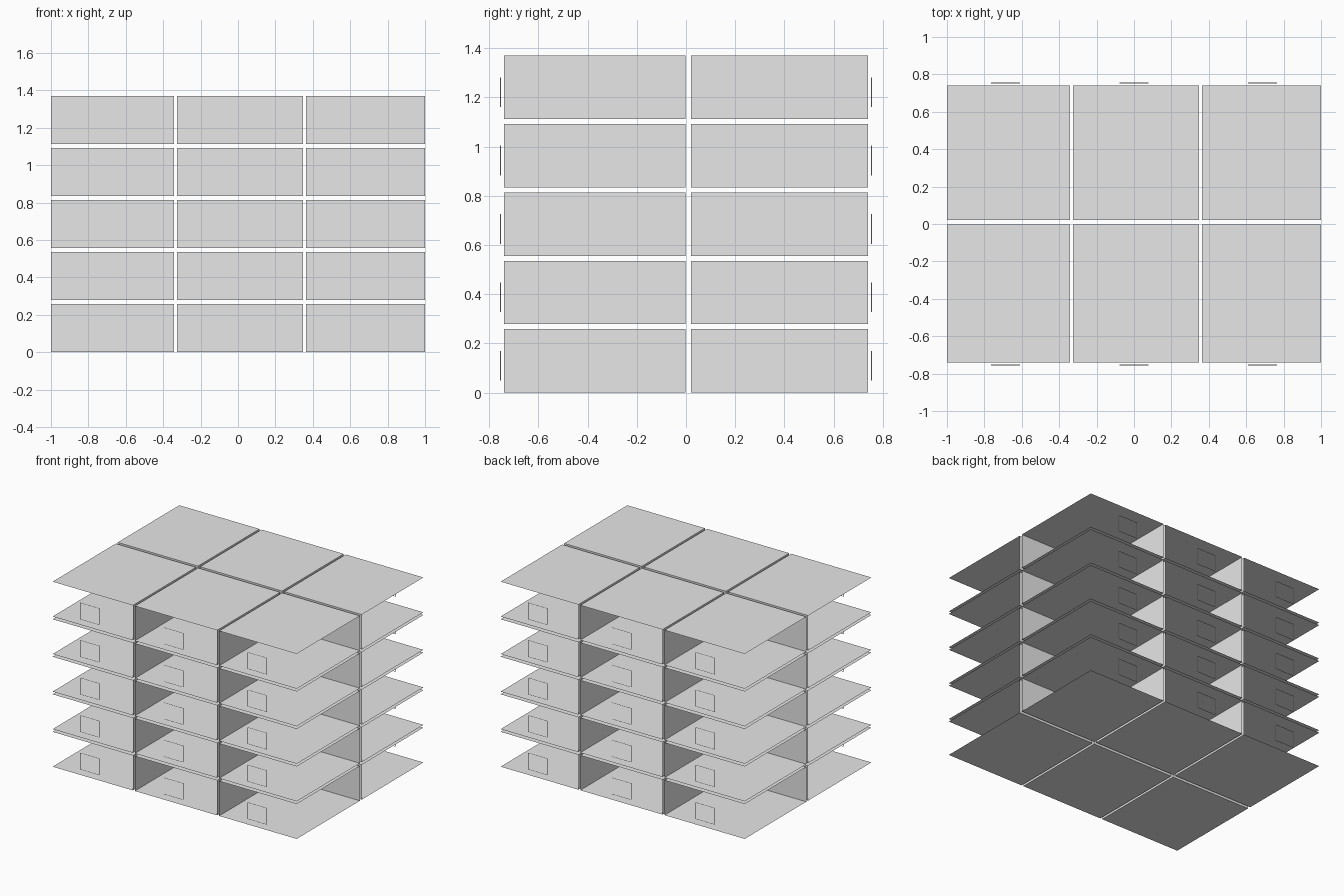
import bpy
import bmesh
from mathutils import Matrix, Vector

cube = bpy.data.objects.get("Cube")
if cube:
    bpy.data.objects.remove(cube)

# Single plain finish
grey = bpy.data.materials.new("plain_grey")
grey.use_nodes = True
grey.diffuse_color = (0.8, 0.8, 0.8, 1)
grey.node_tree.nodes["Principled BSDF"].inputs["Base Color"].default_value = (0.8, 0.8, 0.8, 1)


def open_box(name, low, high, open_sides):
    """Thin-walled box between two corners, without the faces on the open sides."""
    low, high = Vector(low), Vector(high)
    bm = bmesh.new()
    matrix = Matrix.Translation((low + high) / 2) @ Matrix.Diagonal((*(high - low), 1))
    bmesh.ops.create_cube(bm, size=1, matrix=matrix)
    bm.normal_update()
    doomed = [f for f in bm.faces if any(f.normal.dot(Vector(s)) > 0.9 for s in open_sides)]
    bmesh.ops.delete(bm, geom=doomed, context="FACES")
    mesh = bpy.data.meshes.new(name)
    bm.to_mesh(mesh)
    bm.free()
    mesh.materials.append(grey)
    obj = bpy.data.objects.new(name, mesh)
    bpy.context.collection.objects.link(obj)
    return obj


FLOORS = 5
PITCH = 0.278
HEIGHT = 0.258

# Column: name, room x range, window centre, outward x direction (0 = enclosed)
columns = [
    ("right", -1.0, -0.343, -0.687, -1),
    ("middle", -0.326, 0.347, 0.0, 0),
    ("left", 0.364, 1.0, 0.687, 1),
]
# Row: name, room y range, outward y direction
rows = [
    ("front", -0.741, -0.002, -1),
    ("back", 0.021, 0.741, 1),
]

for level in range(FLOORS):
    z = level * PITCH
    for column, x0, x1, window_x, out_x in columns:
        for row, y0, y1, out_y in rows:
            label = f"{row}_{column}_{level + 1}"

            # Room: floor, ceiling and inner walls, open to the outside
            outside = [(0, out_y, 0)]
            if out_x:
                outside.append((out_x, 0, 0))
            open_box(f"room_{label}", (x0, y0, z), (x1, y1, z + HEIGHT), outside)

            # Window rim: shallow hollow frame just outside the open face
            near, far = sorted((out_y * 0.752, out_y * 0.757))
            open_box(f"window_rim_{label}",
                     (window_x - 0.078, near, z + 0.049),
                     (window_x + 0.078, far, z + 0.17),
                     [(0, 1, 0), (0, -1, 0)])
